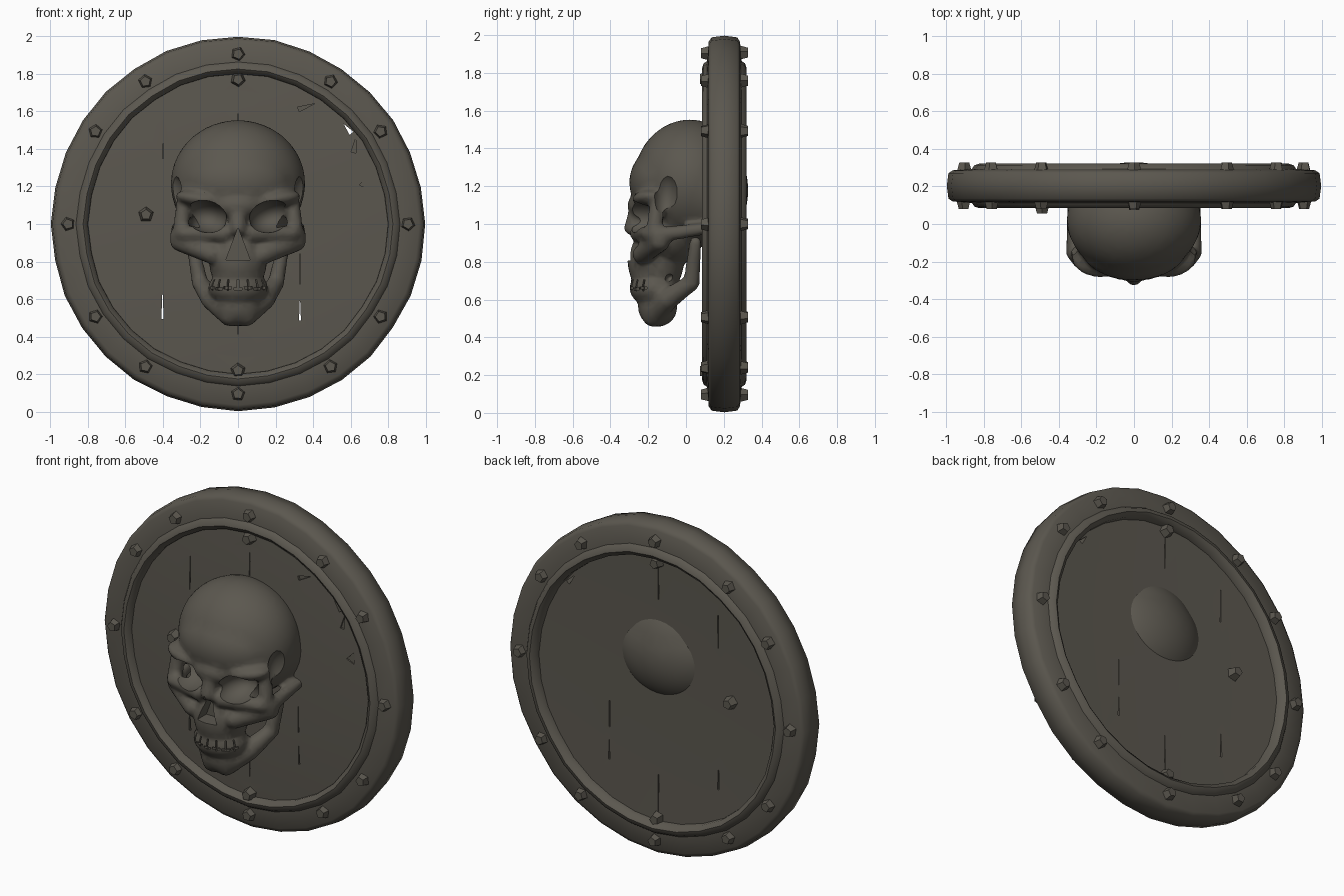
import bpy, bmesh, math, random
from mathutils import Matrix, Vector, Euler

if "Cube" in bpy.data.objects:
    bpy.data.objects.remove(bpy.data.objects["Cube"])

random.seed(4)
MAT = bpy.data.materials.new("dark_weathered_grey")
MAT.diffuse_color = (0.105, 0.096, 0.078, 1)
MAT.use_nodes = True
MAT.node_tree.nodes["Principled BSDF"].inputs["Base Color"].default_value = MAT.diffuse_color
MID = 0.203                                   # y of the shield's mid plane


def finish(bm, name, angle=35):
    bmesh.ops.recalc_face_normals(bm, faces=bm.faces[:])
    me = bpy.data.meshes.new(name)
    bm.to_mesh(me)
    bm.free()
    me.materials.append(MAT)
    me.shade_smooth()
    me.set_sharp_from_angle(angle=math.radians(angle))
    ob = bpy.data.objects.new(name, me)
    bpy.context.collection.objects.link(ob)
    return ob


def xf(loc, scale=(1, 1, 1), rot=(0, 0, 0)):
    e = Euler([math.radians(a) for a in rot])
    return Matrix.LocRotScale(Vector(loc), e, Vector(scale))


def ball(bm, loc, scale, rot=(0, 0, 0), sub=3):
    bmesh.ops.create_icosphere(bm, subdivisions=sub, radius=1, matrix=xf(loc, scale, rot))


def limb(bm, p, q, r1, r2):
    p, q = Vector(p), Vector(q)
    for i in range(9):
        t = i / 8
        r = r1 + (r2 - r1) * t
        ball(bm, p.lerp(q, t), (r, r, r), sub=2)


def lathe(name, prof, n, wobble=0.0, closed=True, angle=50):
    bm = bmesh.new()
    rings = []
    for i in range(n):
        a = 2 * math.pi * i / n
        w = random.uniform(-wobble, wobble / 3) if i % 8 else 0
        rings.append([bm.verts.new(((r + w) * math.cos(a), y, 1 + (r + w) * math.sin(a)))
                      for r, y in prof])
    m = len(prof)
    for i in range(n):
        A, B = rings[i], rings[(i + 1) % n]
        for j in range(m if closed else m - 1):
            k = (j + 1) % m
            bm.faces.new((A[j], A[k], B[k], B[j]))
    bmesh.ops.remove_doubles(bm, verts=bm.verts[:], dist=1e-5)
    return finish(bm, name, angle)


def bake(ob, angle=40):
    dg = bpy.context.evaluated_depsgraph_get()
    me = bpy.data.meshes.new_from_object(ob.evaluated_get(dg))
    ob.modifiers.clear()
    ob.data = me
    me.materials.clear()
    me.materials.append(MAT)
    me.shade_smooth()
    me.set_sharp_from_angle(angle=math.radians(angle))


def cut(ob, cutters):
    for c in cutters:
        m = ob.modifiers.new("cut", 'BOOLEAN')
        m.operation, m.solver, m.object = 'DIFFERENCE', 'EXACT', c
    bake(ob)
    for c in cutters:
        bpy.data.objects.remove(c)


def cutter(kind, loc, scale, rot=(0, 0, 0)):
    bm = bmesh.new()
    if kind == "ball":
        ball(bm, loc, scale, rot)
    elif kind == "box":
        bmesh.ops.create_cube(bm, size=1, matrix=xf(loc, scale, rot))
    else:                                     # triangular prism along y, apex up
        bmesh.ops.create_cone(bm, cap_ends=True, segments=3, radius1=1, radius2=1, depth=1,
                              matrix=xf(loc, scale, rot) @ Matrix.Rotation(math.pi / 2, 4, 'X'))
    ob = finish(bm, "cutter")
    ob.hide_render = True
    return ob


# Rim: lathed band with a raised inner bead on both sides
half = [(0.798, 0.15), (0.80, 0.105), (0.825, 0.085), (0.85, 0.093), (0.863, 0.112),
        (0.965, 0.12), (0.988, 0.135)]
lathe("shield_rim", half + [(0.997, MID)] + [(r, 2 * MID - y) for r, y in reversed(half)],
      32, wobble=0.006)

# Wooden panel: slightly domed disc
panel = lathe("wood_panel", [(0, 0.10), (0.25, 0.102), (0.5, 0.108), (0.7, 0.117), (0.82, 0.125),
                             (0.82, 0.268), (0.5, 0.262), (0, 0.262)], 32, closed=False)

# Plank seams (through slits, fading grooves) and splinter notches
damage = [cutter("tri", (-0.402, MID, 0.55), (0.007, 0.4, 0.11)),
          cutter("tri", (0.33, MID, 0.53), (0.006, 0.4, 0.09))]
for x, z, h in ((0, 1.66, 0.24), (0, 0.36, 0.24), (0.33, 0.76, 0.16), (-0.4, 1.45, 0.2)):
    damage.append(cutter("box", (x, 0.105, z), (0.005, 0.03, h)))
    damage.append(cutter("box", (x, 0.265, z), (0.005, 0.02, h)))
damage += [cutter("tri", (0.59, MID, 1.50), (0.015, 0.4, 0.045), (0, -40, 0)),
           cutter("tri", (0.62, 0.115, 1.41), (0.015, 0.03, 0.06), (0, 10, 0)),
           cutter("tri", (0.68, 0.115, 1.22), (0.03, 0.02, 0.05), (0, 25, 0)),
           cutter("tri", (0.35, 0.115, 1.62), (0.015, 0.03, 0.06), (0, 70, 0))]
cut(panel, damage)


# Rivets: chunky five-sided studs on both faces
def rivet(name, x, z, front, back):
    bm = bmesh.new()
    for y, s in ((front, 1), (back, -1)):
        m = xf((x, y, z), (1, 1, 1), (90 * s, random.uniform(0, 72), 0))
        bmesh.ops.create_cone(bm, cap_ends=True, segments=5, radius1=0.042, radius2=0.028,
                              depth=0.05, matrix=m)
    finish(bm, name, 20)


for i, deg in enumerate((0, 33, 57, 90, 123, 147, 180, 213, 237, 270, 303, 327)):
    a = math.radians(deg)
    rivet(f"rim_rivet_{i + 1}", 0.905 * math.cos(a), 1 + 0.905 * math.sin(a), 0.105, 0.303)
for i, (x, z, y) in enumerate(((-0.49, 1.05, 0.08), (0, 0.22, 0.1), (0, 1.77, 0.1))):
    rivet(f"panel_rivet_{i + 1}", x, z, y, 0.285)

# Skull: overlapping masses fused by a voxel remesh
bm = bmesh.new()
ball(bm, (0, 0.02, 1.215), (0.358, 0.30, 0.338), sub=4)          # cranium
ball(bm, (0, 0.09, 1.18), (0.35, 0.24, 0.30), sub=4)             # back of cranium
ball(bm, (0, -0.11, 1.22), (0.29, 0.19, 0.20), sub=4)            # forehead
ball(bm, (0, -0.08, 0.97), (0.24, 0.17, 0.2))                    # face core
ball(bm, (0, -0.21, 1.10), (0.14, 0.10, 0.08))                   # brow centre
limb(bm, (0, -0.25, 1.08), (0, -0.285, 0.98), 0.05, 0.045)       # nose bridge
ball(bm, (0, -0.16, 0.80), (0.155, 0.15, 0.18))                  # upper jaw
ball(bm, (0, -0.165, 0.66), (0.16, 0.135, 0.10))                 # tooth row mass
ball(bm, (0, -0.15, 0.56), (0.13, 0.105, 0.105))                 # chin
for s in (-1, 1):
    ball(bm, (s * 0.18, -0.175, 1.13), (0.155, 0.11, 0.05), (0, -8 * s, 0))    # brow ridge
    limb(bm, (s * 0.29, -0.15, 1.13), (s * 0.305, -0.17, 0.95), 0.04, 0.045)   # outer orbit
    limb(bm, (s * 0.305, -0.14, 0.91), (s * 0.14, -0.23, 0.84), 0.06, 0.055)   # cheekbone
    limb(bm, (s * 0.29, -0.20, 0.95), (s * 0.07, -0.25, 0.95), 0.04, 0.05)     # lower orbit
    limb(bm, (s * 0.32, -0.15, 0.94), (s * 0.325, 0.13, 0.98), 0.045, 0.033)   # cheek arch
    limb(bm, (s * 0.245, 0.05, 0.90), (s * 0.205, 0.03, 0.70), 0.035, 0.045)   # jaw hinge
    limb(bm, (s * 0.205, 0.03, 0.69), (s * 0.14, -0.10, 0.60), 0.045, 0.06)    # jaw body
    limb(bm, (s * 0.14, -0.10, 0.60), (s * 0.04, -0.17, 0.52), 0.06, 0.068)
skull = finish(bm, "skull_boss")
m = skull.modifiers.new("fuse", 'REMESH')
m.mode, m.voxel_size = 'VOXEL', 0.014
m = skull.modifiers.new("soften", 'SMOOTH')
m.factor, m.iterations = 0.5, 4
m = skull.modifiers.new("simplify", 'DECIMATE')
m.ratio = 0.25
bake(skull)

# Skull hollows: sockets, temples, nose, mouth line and tooth gaps
holes = [cutter("tri", (0, -0.30, 0.865), (0.075, 0.18, 0.115))]
for s in (-1, 1):
    holes += [cutter("ball", (s * 0.172, -0.27, 1.04), (0.115, 0.15, 0.085), (0, -14 * s, 0)),
              cutter("ball", (s * 0.40, -0.11, 1.15), (0.115, 0.075, 0.14)),
              cutter("ball", (s * 0.19, -0.085, 0.715), (0.10, 0.035, 0.028), (30, 0, 0))]
for i in range(-3, 4):
    a = i * 0.36
    x, y = 0.155 * math.sin(a), -0.165 - 0.13 * math.cos(a)
    holes.append(cutter("box", (x, y, 0.675), (0.009, 0.04, 0.06), (0, 0, math.degrees(a))))
    holes.append(cutter("box", (x, y, 0.655 + 0.006 * (i % 2)), (0.045, 0.035, 0.012),
                        (0, 0, math.degrees(a))))
cut(skull, holes)
